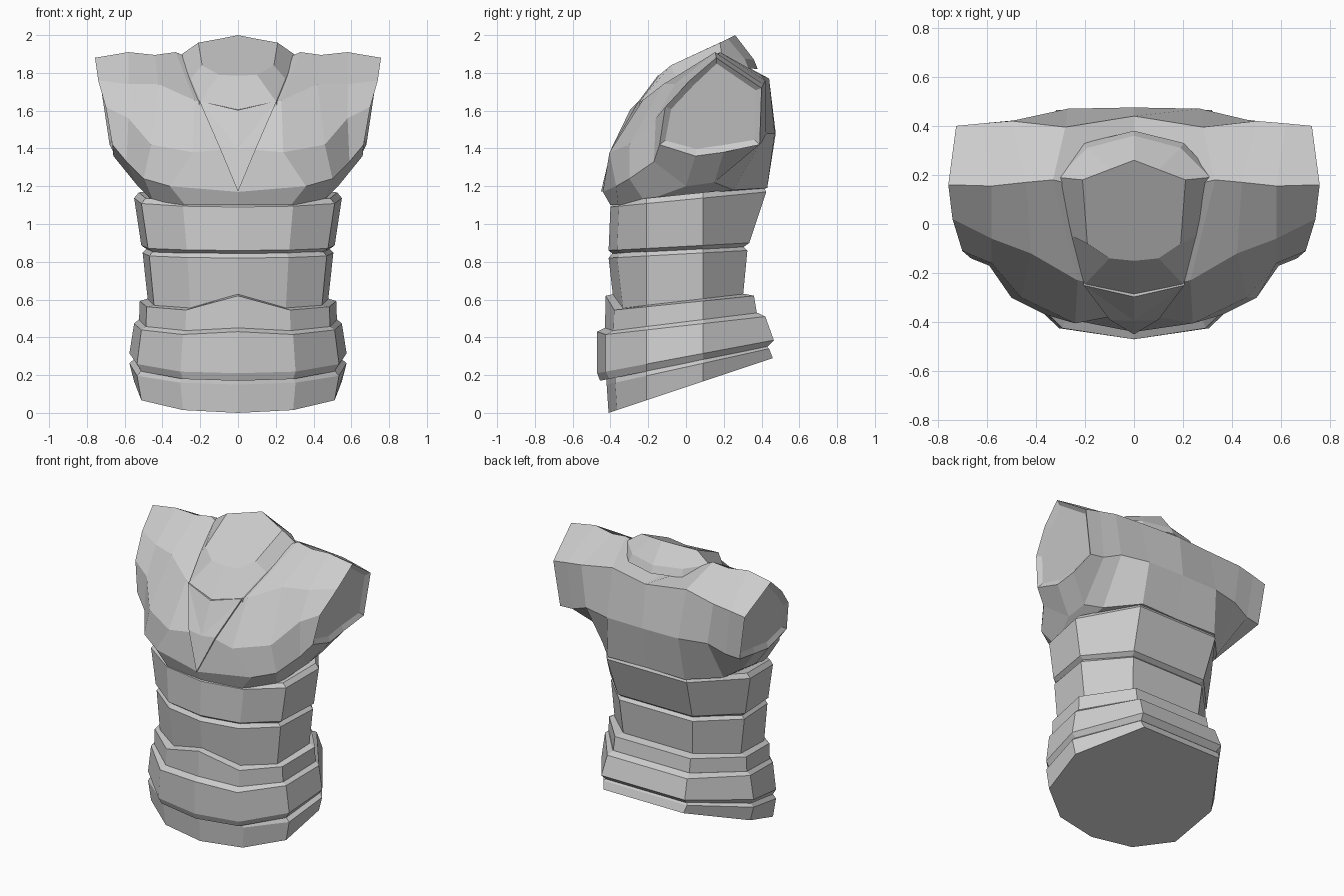
import bpy, bmesh

if "Cube" in bpy.data.objects:
    bpy.data.objects.remove(bpy.data.objects["Cube"])

grey = bpy.data.materials.new("light_grey")
grey.diffuse_color = (0.6, 0.6, 0.6, 1)
grey.use_nodes = True
grey.node_tree.nodes["Principled BSDF"].inputs["Base Color"].default_value = grey.diffuse_color


def finish(name, bm):
    bmesh.ops.remove_doubles(bm, verts=bm.verts, dist=0.0005)
    bmesh.ops.recalc_face_normals(bm, faces=bm.faces)
    me = bpy.data.meshes.new(name)
    bm.to_mesh(me)
    bm.free()
    me.materials.append(grey)
    ob = bpy.data.objects.new(name, me)
    bpy.context.collection.objects.link(ob)
    return ob


def loft(bm, loops):
    """Bridge closed loops of equal length, return the vertex loops."""
    vs = [[bm.verts.new(p) for p in lp] for lp in loops]
    n = len(vs[0])
    for a, b in zip(vs, vs[1:]):
        for i in range(n):
            j = (i + 1) % n
            bm.faces.new((a[i], a[j], b[j], b[i]))
    return vs


def mirrored(half):
    """Complete a half loop that starts on the centre line."""
    other = [(-x, y, z) for x, y, z in reversed(half) if x > 0]
    return list(half) + other


# Abdomen: nine-sided tilted rings
def ring(w, yf, yb, zf, zb, bump=0.0):
    pts = [(0, yf), (0.53 * w, yf + 0.045), (0.93 * w, -0.21),
           (w, 0.09), (0.55 * w, yb)]
    z = lambda y: zf + (zb - zf) * (y - yf) / (yb - yf)
    half = [(x, y, z(y) + (bump if x == 0 else 0)) for x, y in pts]
    return mirrored(half)


def band(name, rows):
    bm = bmesh.new()
    vs = loft(bm, [ring(*r) for r in rows])
    bm.faces.new(vs[0])
    bm.faces.new(vs[-1])
    return finish(name, bm)


band("hip_skirt", [(.55, -.41, .46, 0, .29),
                   (.575, -.42, .44, .15, .34),
                   (.54, -.42, .42, .19, .36)])
band("wide_belt", [(.55, -.455, .43, .17, .35),
                   (.575, -.47, .465, .21, .385),
                   (.55, -.47, .42, .41, .51, .02),
                   (.525, -.43, .38, .43, .53, .02)])
band("narrow_belt", [(.525, -.43, .38, .40, .50, .02),
                     (.52, -.425, .36, .54, .62, .08),
                     (.48, -.38, .31, .55, .63, .08)])
band("waist_band", [(.475, -.375, .30, .52, .60),
                    (.505, -.41, .325, .82, .86),
                    (.48, -.385, .30, .85, .885)])
band("rib_band", [(.48, -.385, .30, .84, .875),
                  (.512, -.41, .335, .86, .90),
                  (.55, -.40, .425, 1.09, 1.17),
                  (.525, -.37, .41, 1.12, 1.20)])

# Chest: sections from the centre line out to the arm opening
sections = [
    [(0, -.40, 1.10), (0, -.44, 1.17), (0, -.36, 1.40), (0, -.26, 1.58),
     (0, .10, 1.76), (0, .44, 1.77), (0, .475, 1.48), (0, .42, 1.19)],
    [(.28, -.36, 1.10), (.36, -.37, 1.20), (.24, -.405, 1.38), (.23, -.23, 1.655),
     (.33, .18, 1.91), (.28, .395, 1.79), (.27, .47, 1.48), (.29, .43, 1.19)],
    [(.45, -.22, 1.12), (.50, -.30, 1.24), (.46, -.30, 1.42), (.42, -.12, 1.74),
     (.44, .17, 1.895), (.50, .42, 1.76), (.46, .425, 1.48), (.46, .25, 1.18)],
    [(.53, 0, 1.20), (.59, -.17, 1.33), (.58, -.16, 1.56), (.58, -.06, 1.74),
     (.58, .155, 1.91), (.62, .41, 1.74), (.58, .40, 1.43), (.53, .15, 1.22)],
    [(.66, .05, 1.36), (.665, -.14, 1.42), (.70, -.11, 1.62), (.74, .02, 1.76),
     (.757, .16, 1.88), (.725, .40, 1.72), (.68, .39, 1.42), (.66, .20, 1.38)],
]
flip = [[(-x, y, z) for x, y, z in s] for s in reversed(sections[1:])]
bm = bmesh.new()
vs = loft(bm, flip + sections)
caps = [bm.faces.new(vs[0]), bm.faces.new(vs[-1])]
bmesh.ops.recalc_face_normals(bm, faces=bm.faces)
# sunken arm openings
bmesh.ops.inset_individual(bm, faces=caps, thickness=0.035, depth=-0.02)
finish("chest", bm)

# Neck with sloped cut-off top and collar
collar = [(0, -.285, 1.605), (.20, -.245, 1.65), (.25, -.05, 1.77),
          (.31, .19, 1.89), (.19, .31, 1.875), (0, .36, 1.87)]
rim = [(0, -.15, 1.785), (.10, -.14, 1.79), (.19, -.08, 1.84),
       (.21, .18, 1.96), (.10, .222, 1.98), (0, .26, 2.0)]
skirt = [(x * 1.07, y + (.02 if y > .2 else 0), z - .05) for x, y, z in collar]
bm = bmesh.new()
vs = loft(bm, [mirrored(h) for h in (skirt, collar, rim)])
bm.faces.new(vs[-1])
finish("neck", bm)

# V-shaped breast plate
edge = [(0, -.45, 1.172), (.10, -.39, 1.41), (.205, -.25, 1.652), (0, -.297, 1.603)]
bm = bmesh.new()
front = mirrored(edge[:3] + edge[3:])
back = [(x, y + .06, z) for x, y, z in front]
vs = loft(bm, [back, front])
mid = bm.verts.new((0, -.395, 1.40))
for i in range(len(front)):
    bm.faces.new((vs[1][i], vs[1][(i + 1) % len(front)], mid))
finish("breast_plate", bm)
